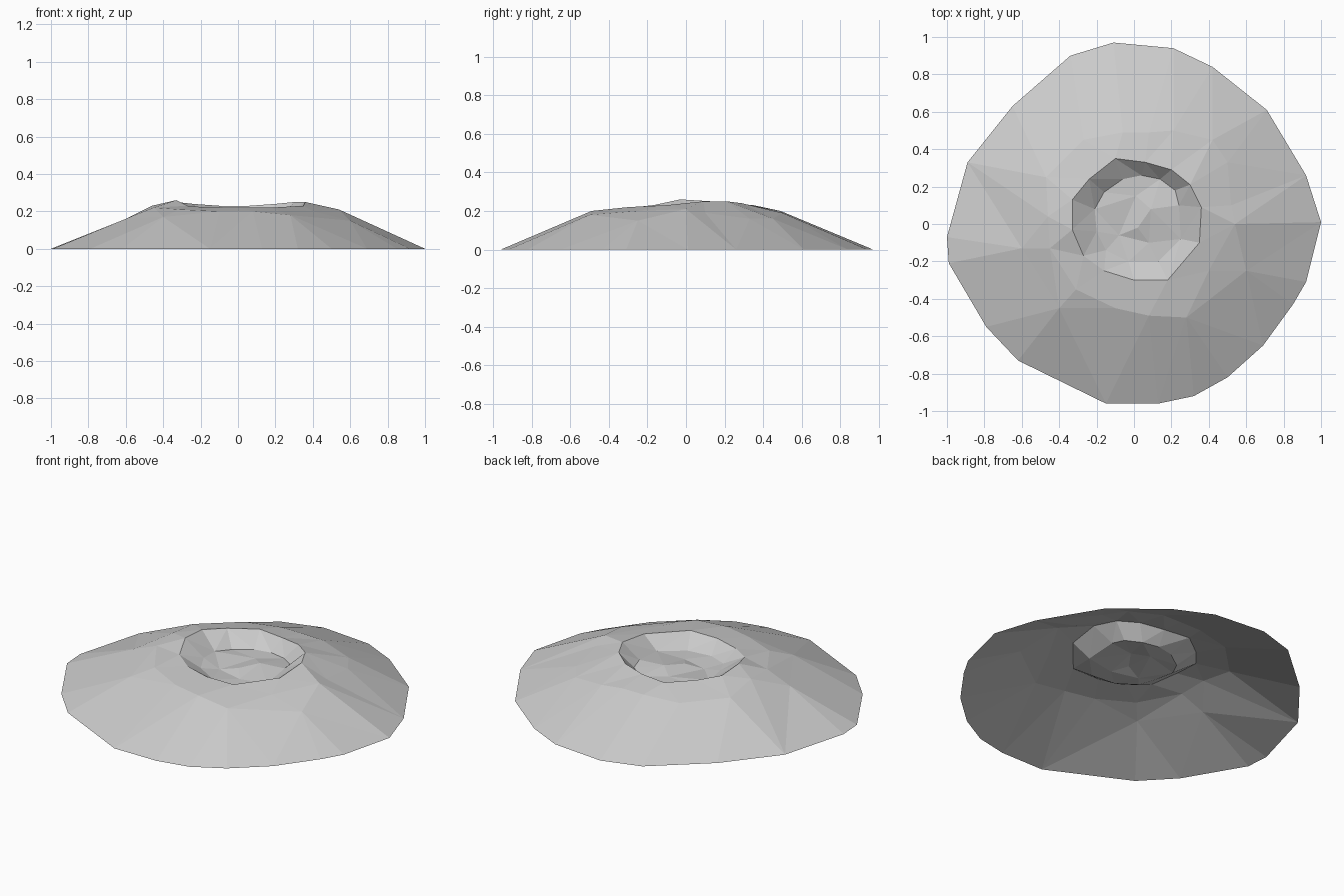
import bpy
from mathutils import Vector
from mathutils.geometry import delaunay_2d_cdt

# Remove the default cube
default_cube = bpy.data.objects.get("Cube")
if default_cube:
    bpy.data.objects.remove(default_cube, do_unlink=True)

# Stone material
stone = bpy.data.materials.new("grey stone")
stone.use_nodes = True
stone_colour = (0.6, 0.6, 0.6, 1)
stone.diffuse_color = stone_colour
stone.node_tree.nodes["Principled BSDF"].inputs["Base Color"].default_value = stone_colour

# Foot of the mound: outline on the ground, in hundredths
foot = [(100, 1), (92, 26), (71, 61), (42, 84), (21, 94), (-11, 97), (-34, 90),
        (-65, 63), (-89, 33), (-100, -7), (-99, -21), (-79, -55), (-62, -73),
        (-15, -96), (13, -96), (32, -92), (50, -82), (69, -65), (85, -43), (92, -31)]

# Shoulder where the slope eases off: x, y, height
shoulder = [(54, 0, 21), (52, 10, 19), (50, 33, 16), (42, 45, 16), (21, 50, 19),
            (8, 49, 20), (-6, 49, 20), (-27, 45, 19), (-47, 25, 20), (-46, 4, 23),
            (-60, -13, 16), (-45, -13, 22), (-31, -35, 21), (-40, -45, 17),
            (-10, -45, 20), (8, -49, 20), (28, -50, 18), (40, -25, 20), (60, -25, 15)]

# Rim of the crater
rim = [(36, 9, 25), (30, 21, 25), (20, 29, 24), (6, 33, 23), (-10, 35, 23),
       (-24, 24, 24), (-33, 13, 25), (-33, -3, 26), (-27, -17, 23), (-16, -25, 22),
       (0, -30, 22), (18, -30, 22), (35, -10, 23)]

# Foot of the inner wall and the uneven floor
inner = [(24, 10, 18), (22, 18, 17), (14, 24, 16), (4, 26, 16), (-6, 24, 16),
         (-16, 17, 16), (-21, 8, 17), (-20, -4, 18), (-15, -14, 17), (-3, -20, 16),
         (13, -20, 15), (25, -8, 16)]
floor = [(1, 15, 16), (9, 8, 18), (2, -2, 17), (-8, -6, 15), (8, -10, 15)]


def add_ring(ring, points, edges, closed=True):
    """Append a ring of points, and the edges that keep it crisp."""
    start, count = len(points), len(ring)
    for point in ring:
        height = point[2] if len(point) == 3 else 0
        points.append(Vector((point[0], point[1], height)) / 100)
    if closed:
        edges.extend((start + i, start + (i + 1) % count) for i in range(count))


points, edges = [], []
for ring in (foot, rim, inner):
    add_ring(ring, points, edges)
for loose in (shoulder, floor):
    add_ring(loose, points, edges, closed=False)

# Join the rings into one open, faceted surface
flat_points = [point.to_2d() for point in points]
verts, _, faces, sources, _, _ = delaunay_2d_cdt(flat_points, edges, [], 1, 1e-5)
surface = [(v.x, v.y, points[source[0]].z) for v, source in zip(verts, sources)]

mesh = bpy.data.meshes.new("crater_mound")
mesh.from_pydata(surface, [], faces)
mesh.materials.append(stone)
mesh.update()

# Turn every facet upward
for face in mesh.polygons:
    if face.normal.z < 0:
        face.flip()
mesh.update()

crater = bpy.data.objects.new("crater_mound", mesh)
bpy.context.collection.objects.link(crater)
